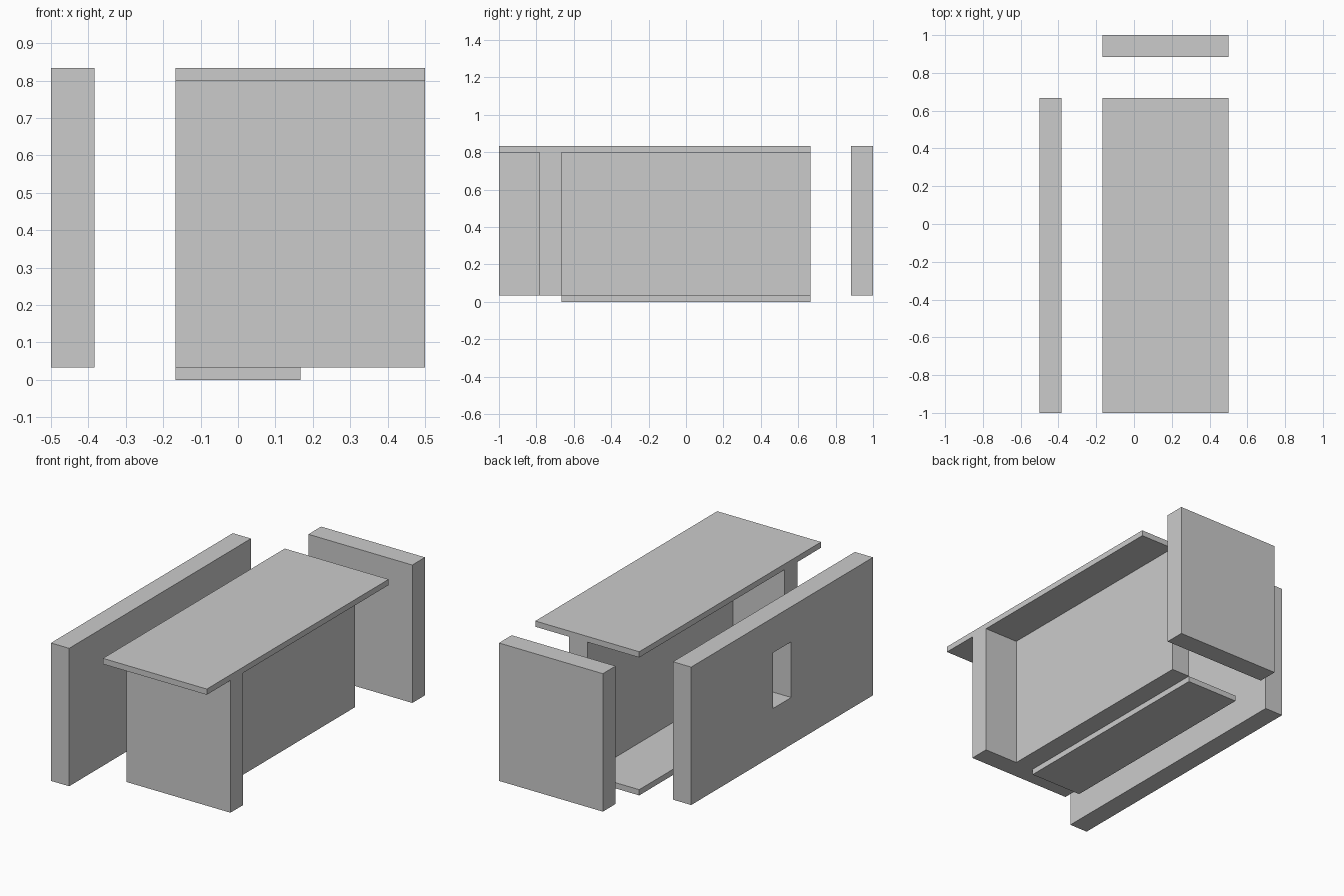
import bpy, bmesh
from mathutils import Vector

if "Cube" in bpy.data.objects:
    bpy.data.objects.remove(bpy.data.objects["Cube"])

T = 0.1167          # wall thickness
ZB, ZT = 0.0333, 0.8333   # bottom and top of the walls


def prism(name, outline, z0, z1):
    """Extrude a flat outline (counter-clockwise) from z0 to z1."""
    bm = bmesh.new()
    face = bm.faces.new([bm.verts.new((x, y, z0)) for x, y in outline])
    res = bmesh.ops.extrude_face_region(bm, geom=[face])
    top = [v for v in res["geom"] if isinstance(v, bmesh.types.BMVert)]
    bmesh.ops.translate(bm, verts=top, vec=Vector((0, 0, z1 - z0)))
    bmesh.ops.recalc_face_normals(bm, faces=bm.faces)
    mesh = bpy.data.meshes.new(name)
    bm.to_mesh(mesh)
    bm.free()
    obj = bpy.data.objects.new(name, mesh)
    bpy.context.collection.objects.link(obj)
    return obj


def box(name, x0, x1, y0, y1, z0, z1):
    return prism(name, [(x0, y0), (x1, y0), (x1, y1), (x0, y1)], z0, z1)


def boolean(target, tool, operation):
    """Apply a boolean and remove the tool object."""
    mod = target.modifiers.new("boolean", 'BOOLEAN')
    mod.operation, mod.solver, mod.object = operation, 'EXACT', tool
    tool.hide_render = True
    bpy.context.view_layer.objects.active = target
    bpy.ops.object.modifier_apply(modifier=mod.name)
    bpy.data.objects.remove(tool)


# Thin floor under the interior
box("floor_panel", -0.1667, 0.1667, -0.6667, 0.6667, 0, ZB)

# Front and right walls as one L-shaped piece, fused with the roof above
core = prism("front_right_walls_and_roof", [
    (-0.1667, -0.6667 - T), (0.5, -0.6667 - T), (0.5, -0.6667),
    (0.1667 + T, -0.6667), (0.1667 + T, 0.6667), (0.1667, 0.6667),
    (0.1667, -0.6667), (-0.1667, -0.6667)], ZB, 0.8)
roof = box("roof_panel", -0.1667, 0.5, -1, 0.6667, 0.8, ZT)
boolean(core, roof, 'UNION')

# Detached back wall
box("back_wall", -0.1667, 0.5, 1 - T, 1, ZB, ZT)

# Detached left wall with a window opening
left = box("left_wall", -0.5, -0.5 + T, -1, 0.6667, ZB, ZT)
window = box("window_cutter", -0.6, -0.3, -0.25, -0.0833, 0.307, 0.63)
boolean(left, window, 'DIFFERENCE')
